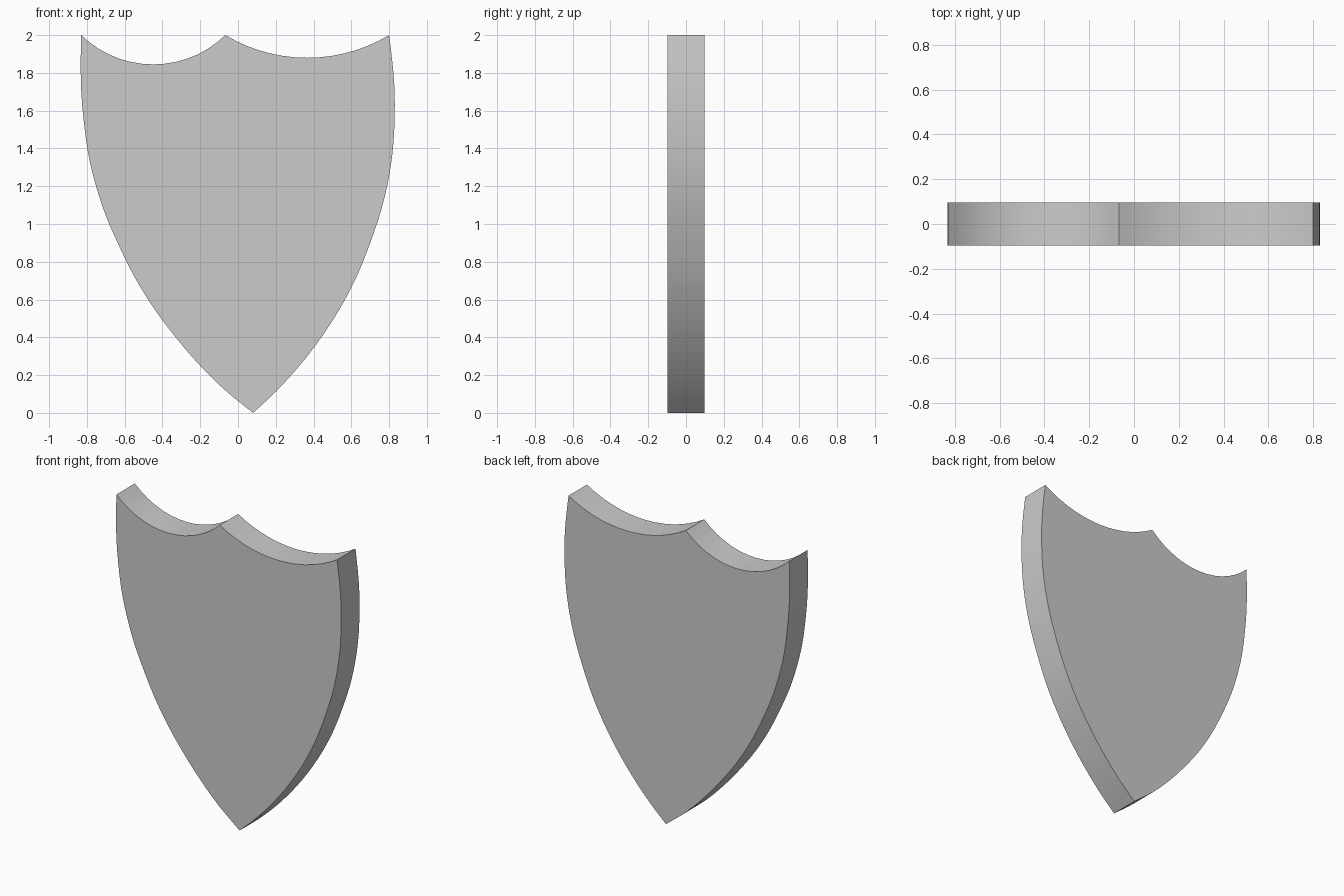
import bpy, bmesh, math
from mathutils import Vector

if "Cube" in bpy.data.objects:
    bpy.data.objects.remove(bpy.data.objects["Cube"])

HALF = 0.097  # half thickness


def arc(a, b, sag, n=14):
    """Scooped circular arc from a to b (equal height), dipping by sag."""
    half = (b[0] - a[0]) / 2
    r = (half ** 2 + sag ** 2) / (2 * sag)
    cx, cz = (a[0] + b[0]) / 2, a[1] - sag + r
    ang = math.asin(half / r)
    return [Vector((cx + r * math.sin(t), cz - r * math.cos(t)))
            for t in (-ang + 2 * ang * i / n for i in range(n + 1))]


def smooth_curve(pts, n=3):
    """Catmull-Rom curve through the points."""
    p = [Vector(q) for q in pts]
    p = [2 * p[0] - p[1]] + p + [2 * p[-1] - p[-2]]
    out = []
    for i in range(1, len(p) - 2):
        a, b, c, d = p[i - 1:i + 3]
        for k in range(n):
            t = k / n
            out.append(0.5 * (2 * b + (c - a) * t + (2 * a - 5 * b + 4 * c - d) * t ** 2
                              + (3 * b - a - 3 * c + d) * t ** 3))
    return out + [p[-2]]


# Outline: two scooped top edges, then the bowed sides meeting at the tip
left, cusp, right, tip = (-0.83, 2), (-0.067, 2), (0.80, 2), (0.08, 0)
right_side = [right, (0.823, 1.80), (0.83, 1.63), (0.823, 1.43), (0.80, 1.255),
              (0.76, 1.08), (0.70, 0.90), (0.632, 0.73), (0.548, 0.567),
              (0.447, 0.408), (0.33, 0.255), (0.204, 0.116), tip]
left_side = [tip, (-0.071, 0.122), (-0.204, 0.254), (-0.33, 0.40), (-0.447, 0.556),
             (-0.548, 0.72), (-0.63, 0.885), (-0.70, 1.045), (-0.754, 1.21),
             (-0.796, 1.39), (-0.825, 1.63), (-0.833, 1.82), left]
outline = (arc(left, cusp, 0.155)[:-1] + arc(cusp, right, 0.12)[:-1]
           + smooth_curve(right_side)[:-1] + smooth_curve(left_side)[:-1])

# Shield plate: fill the outline and extrude it through the thickness
bm = bmesh.new()
face = bm.faces.new([bm.verts.new((p.x, -HALF, p.y)) for p in outline])
ext = bmesh.ops.extrude_face_region(bm, geom=[face], use_keep_orig=True)
bmesh.ops.translate(bm, vec=(0, 2 * HALF, 0),
                    verts=[g for g in ext["geom"] if isinstance(g, bmesh.types.BMVert)])
bmesh.ops.recalc_face_normals(bm, faces=bm.faces)
mesh = bpy.data.meshes.new("shield_plate")
bm.to_mesh(mesh)
bm.free()
shield = bpy.data.objects.new("shield_plate", mesh)
bpy.context.collection.objects.link(shield)
bpy.context.view_layer.objects.active = shield
shield.select_set(True)
bpy.ops.object.shade_smooth_by_angle(angle=math.radians(30))
